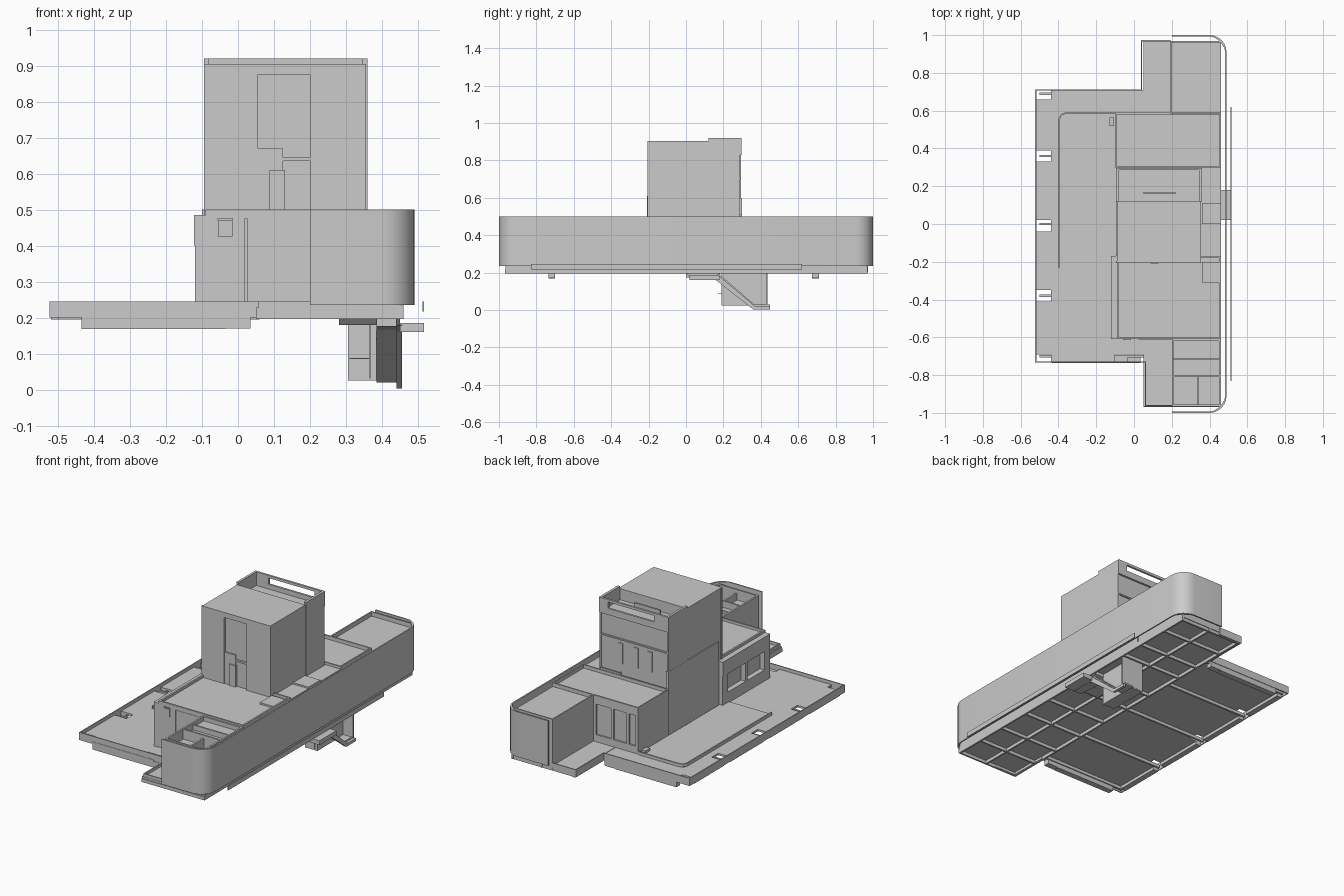
import bpy, bmesh, math

if "Cube" in bpy.data.objects:
    bpy.data.objects.remove(bpy.data.objects["Cube"])


def make(name, bm):
    bmesh.ops.recalc_face_normals(bm, faces=bm.faces)
    me = bpy.data.meshes.new(name)
    bm.to_mesh(me)
    bm.free()
    ob = bpy.data.objects.new(name, me)
    bpy.context.collection.objects.link(ob)
    return ob


def prism(name, pts, a, b, axis='z'):
    """Extrude a closed outline: (x,y) along z, or (y,z) along x."""
    bm = bmesh.new()
    put = (lambda p, h: (p[0], p[1], h)) if axis == 'z' else (lambda p, h: (h, p[0], p[1]))
    lo = [bm.verts.new(put(p, a)) for p in pts]
    hi = [bm.verts.new(put(p, b)) for p in pts]
    bm.faces.new(lo)
    bm.faces.new(hi)
    n = len(pts)
    for i in range(n):
        j = (i + 1) % n
        bm.faces.new((lo[i], lo[j], hi[j], hi[i]))
    return make(name, bm)


def box(name, x0, x1, y0, y1, z0, z1):
    return prism(name, [(x0, y0), (x1, y0), (x1, y1), (x0, y1)], z0, z1)


def wall(name, path, t, z0, z1):
    """Thin wall following an open path, thickened to the left side."""
    off = []
    for i, p in enumerate(path):
        a, b = path[max(i - 1, 0)], path[min(i + 1, len(path) - 1)]
        dx, dy = b[0] - a[0], b[1] - a[1]
        l = math.hypot(dx, dy)
        k = t * (1.41 if abs(dx) > .02 and abs(dy) > .02 else 1)
        off.append((p[0] - dy / l * k, p[1] + dx / l * k))
    return prism(name, path + off[::-1], z0, z1)


def arc(cx, cy, r, a0, a1, n=6):
    return [(cx + r * math.cos(math.radians(a0 + (a1 - a0) * i / n)),
             cy + r * math.sin(math.radians(a0 + (a1 - a0) * i / n))) for i in range(n + 1)]


def rim(name, x0, x1, y0, y1, z0, z1, t=.01):
    box(name + "_front", x0, x1, y0, y0 + t, z0, z1)
    box(name + "_back", x0, x1, y1 - t, y1, z0, z1)
    box(name + "_left", x0, x0 + t, y0 + t, y1 - t, z0, z1)
    box(name + "_right", x1 - t, x1, y0 + t, y1 - t, z0, z1)


# Curved street screen, wrapping both ends
screen = wall("street_screen", [(.2, -1)] + arc(.4, -.91, .09, -90, 0)
              + arc(.4, .91, .09, 0, 90) + [(.2, 1)], .008, .235, .5)
for p in screen.data.polygons:
    p.use_smooth = abs(p.normal.z) < .5
screen.data.set_sharp_from_angle(angle=math.radians(35))
box("street_fascia_strip", .512, .517, -.83, .62, .217, .245)
box("entrance_canopy", .45, .517, .02, .18, .16, .185)

# Terrace deck with drainage cut-outs along its edges
box("terrace_floor", -.44, .05, -.69, .71, .213, .225)
box("terrace_front_strip", -.44, -.1, -.73, -.69, .213, .225)
strips = [(-.69, -.41), (-.35, -.04), (.02, .33), (.39, .66)]
for i, (a, b) in enumerate(strips):
    box(f"terrace_left_strip_{i}", -.52, -.44, a, b, .213, .225)
    box(f"left_edge_tab_{i}", -.52, -.485, a, b, .195, .213)
    box(f"terrace_gutter_wall_{i}", -.445, -.44, a, b, .213, .222)
box("main_floor", .05, .46, -.965, .97, .215, .228)
lip = [(.19, .97), (.04, .97), (.04, .71), (-.52, .71), (-.52, -.73),
       (.06, -.73), (.06, -.96), (.2, -.96)]
for i in range(len(lip) - 1):
    (xa, ya), (xb, yb) = lip[i], lip[i + 1]
    xs, ys = sorted((xa, xb)), sorted((ya, yb))
    box(f"deck_lip_{i}", xs[0] - .003, xs[1] + .003, ys[0] - .003, ys[1] + .003, .2, .245)

# Low planter curb with a rounded corner
wall("terrace_curb", [(-.1, .59)] + arc(-.36, .55, .04, 90, 180) + [(-.4, -.23)],
     .008, .22, .243)
box("planter_bed", -.392, -.1, -.23, .582, .222, .23)

# Ribs and fascias under the deck
for i, y in enumerate((-.7, -.38, 0, .36, .69)):
    box(f"terrace_rib_{i}", -.5, .06, y - .006, y + .006, .195, .214)
for i, y in enumerate((-.965, -.79, -.61, -.4, -.2, 0, .19, .45, .6, .8, .96)):
    box(f"main_rib_{i}", .05, .46, y - .004, y + .006, .196, .216)
for i, x in enumerate((.05, .26, .45)):
    box(f"long_beam_{i}", x, x + .01, -.965, .97, .196, .216)
for i, (y0, y1) in enumerate(((-.735, -.7), (.675, .71))):
    box(f"hanging_fascia_{i}", -.435, -.035, y0, y1, .168, .213)
    box(f"fascia_return_{i}", -.09, .035, y0, y1, .17, .205)

# Main storey: solid body, back wing and tower foot
box("main_body", -.09, .46, -.6, .3, .228, .485)
rim("main_parapet", -.09, .46, -.61, -.17, .484, .5)
box("middle_wing", -.1, .46, .3, .58, .228, .48)
rim("middle_parapet", -.1, .46, .3, .59, .478, .5, .008)
box("back_wing", .19, .46, .585, .97, .228, .475)
box("back_wing_left_parapet", .19, .198, .585, .97, .475, .5)
box("back_wing_end_parapet", .19, .46, .962, .97, .475, .5)
box("roof_step_right", .36, .46, -.31, -.2, .485, .495)
box("roof_walk_right", .36, .46, 0, .11, .485, .494)

# Back wing window frame
box("back_window_sill", -.1, .19, .58, .59, .228, .27)
box("back_window_head", -.1, .19, .58, .59, .45, .5)
for i, x in enumerate((-.1, -.04, .06, .175)):
    box(f"back_window_post_{i}", x, x + .015, .58, .59, .27, .45)
box("terrace_skylight", -.13, -.105, .52, .565, .225, .245)

# Left facade with a framed window band
box("left_facade_head", -.122, -.09, -.61, -.17, .41, .485)
box("left_facade_sill", -.12, -.09, -.61, -.17, .225, .29)
for i, (a, b) in enumerate(((-.61, -.56), (-.4, -.385), (-.22, -.17))):
    box(f"left_facade_post_{i}", -.12, -.09, a, b, .29, .41)
box("left_facade_shelf", -.122, -.088, -.61, -.17, .4, .41)

# Front facade
box("front_wall_head", -.09, .2, -.61, -.6, .475, .5)
box("front_wall_left", -.09, -.055, -.61, -.6, .228, .475)
box("front_wall_panel", -.055, .02, -.61, -.6, .228, .425)
box("front_wall_pier", -.015, .02, -.61, -.6, .425, .475)
box("front_wall_right", .025, .46, -.612, -.6, .228, .475)
rim("front_window", -.055, -.015, -.615, -.6, .425, .47, .004)

# Open front-right bays with low roofs and dividing walls
rim("bay_wall", .2, .46, -.965, -.61, .228, .49, .01)
box("bay_cross_wall", .21, .45, -.81, -.8, .228, .488)
box("bay_divider", .335, .345, -.955, -.81, .228, .47)
box("bay_beam", .21, .45, -.72, -.71, .45, .48)
for i, (x0, x1, y0, y1, z) in enumerate(((.21, .45, -.71, -.62, .465), (.21, .45, -.8, -.72, .45),
                                         (.21, .335, -.955, -.81, .43), (.345, .45, -.955, -.81, .4))):
    box(f"bay_roof_{i}", x0, x1, y0, y1, z - .01, z)

# Tower: front block with a recessed strip and door
box("tower_core", -.09, .356, -.195, .12, .48, .905)
box("tower_foot", -.095, -.08, -.17, .3, .225, .6)
box("tower_front_left", -.094, .055, -.207, -.195, .48, .905)
box("tower_front_right", .2, .356, -.207, -.195, .48, .905)
box("tower_front_head", .055, .2, -.207, -.195, .875, .905)
box("tower_front_panel", .055, .125, -.203, -.195, .48, .67)
box("tower_canopy", .12, .2, -.207, -.195, .635, .645)
box("tower_door", .087, .13, -.209, -.195, .48, .61)

# Tower back block with a sunken roof terrace and slotted back parapet
box("tower_back", -.09, .36, .12, .285, .48, .84)
box("terrace_parapet_left", -.094, -.08, .12, .297, .83, .92)
box("terrace_parapet_right", .345, .36, .12, .297, .83, .92)
box("slot_sill", -.08, .345, .285, .297, .83, .868)
box("slot_head", -.08, .345, .285, .297, .905, .92)
box("slot_jamb_left", -.08, .0, .285, .297, .868, .905)
box("slot_jamb_right", .3, .345, .285, .297, .868, .905)
box("terrace_low_wall", .05, .22, .16, .17, .84, .875)
box("tower_side_fin_left", -.094, -.084, .12, .295, .48, .83)
box("tower_side_fin_right", .35, .36, .12, .29, .48, .83)
for i, x in enumerate((.02, .11, .21)):
    box(f"tower_back_window_{i}", x, x + .03, .284, .29, .56, .68)
box("tower_back_ledge", -.09, .36, .283, .293, .7, .708)
rim("stair_hatch", .22, .35, .13, .3, .48, .51, .006)

# Stair core and flight hanging below the deck
prism("stair_flight", [(.0, .2), (.0, .175), (.17, .165), (.36, .02), (.45, .02), (.45, .03),
                       (.365, .03), (.18, .19), (.18, .2)], .385, .44, 'x')
prism("stair_stringer", [(.0, .18), (.16, .16), (.36, .003), (.45, .003), (.45, .02),
                         (.37, .02), (.18, .18)], .44, .455, 'x')
box("stair_core_side", .305, .31, .19, .435, .03, .215)
box("stair_core_front", .305, .365, .19, .196, .03, .215)
box("stair_core_back", .305, .45, .43, .436, .03, .215)
box("stair_core_inner", .368, .385, .19, .435, .03, .215)
box("stair_core_floor", .305, .385, .19, .435, .025, .032)
for i in range(3):
    box(f"stair_core_tread_{i}", .31, .365, .17 + .02 * i, .2, .085 + .012 * i, .088 + .012 * i)
prism("stair_soffit", [(-.0, .2), (.02, .18), (.16, .18), (.19, .2)], .28, .45, 'x')
